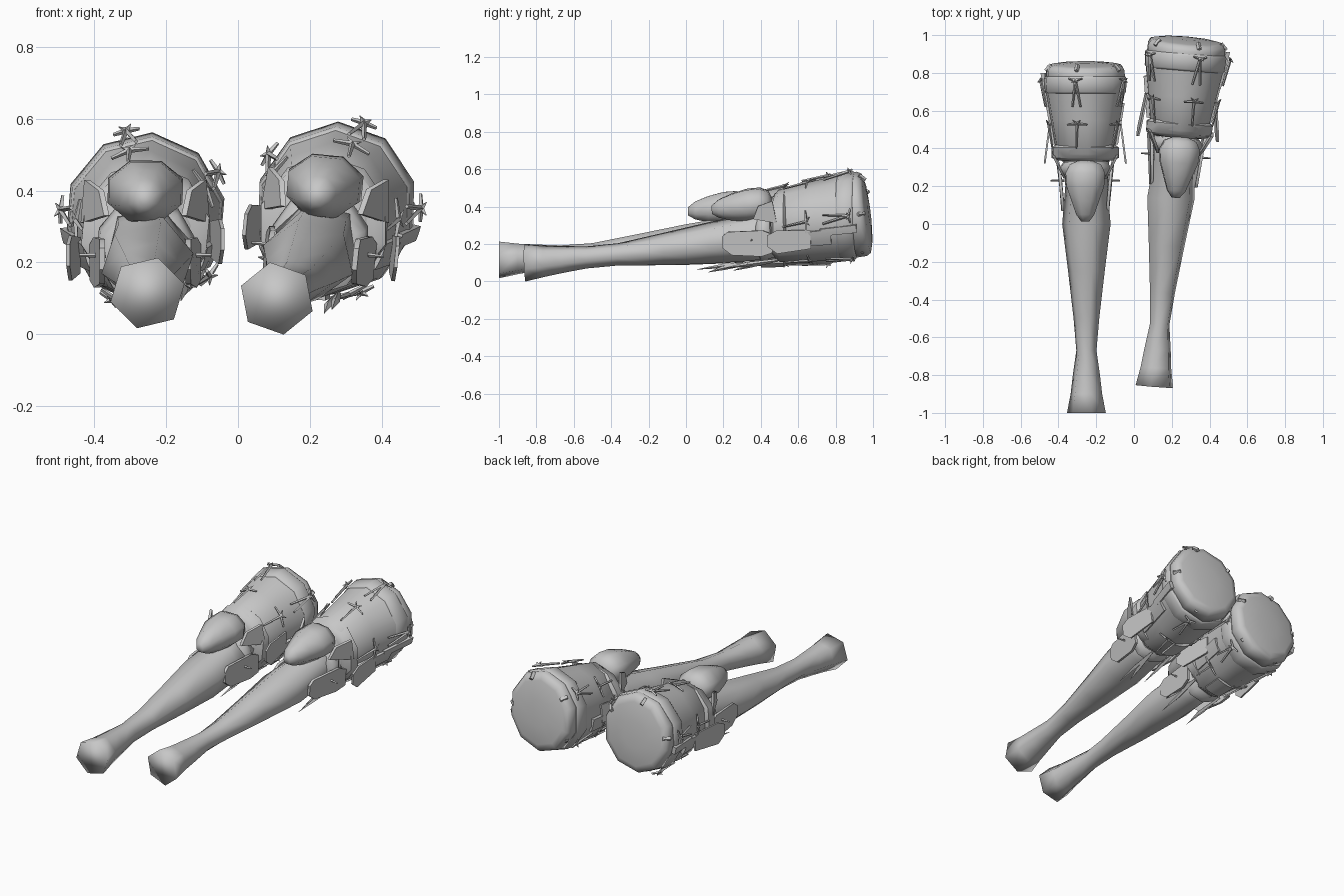
import bpy, bmesh, math
from mathutils import Matrix, Vector

cube = bpy.data.objects.get("Cube")
if cube:
    bpy.data.objects.remove(cube)

mat = bpy.data.materials.new("plain grey")
mat.use_nodes = True
GREY = (0.57, 0.57, 0.57, 1)
mat.diffuse_color = GREY
mat.node_tree.nodes["Principled BSDF"].inputs["Base Color"].default_value = GREY

CX = -0.258
LACE_ANGLES = [31 + 72 * i for i in range(5)]
R = lambda deg, axis: Matrix.Rotation(math.radians(deg), 4, axis)
# Placement of the mirrored left leg, pivoting on its ankle
LEFT = (Matrix.Translation((0.106, -0.86, 0.10)) @ R(-4.5, 'Z') @ R(1.5, 'X') @ R(6, 'Y')
        @ Matrix.Translation((-0.25, 1, -0.115)) @ Matrix.Scale(-1, 4, (1, 0, 0)))


def finish(name, bm, angle=50):
    """Make the right-hand part and its mirrored left-hand partner."""
    bmesh.ops.recalc_face_normals(bm, faces=bm.faces)
    for side in ("right", "left"):
        if side == "left":
            bmesh.ops.transform(bm, matrix=LEFT, verts=bm.verts)
            bmesh.ops.reverse_faces(bm, faces=bm.faces)
        me = bpy.data.meshes.new(f"{side}_{name}")
        bm.to_mesh(me)
        me.materials.append(mat)
        me.shade_smooth()
        me.set_sharp_from_angle(angle=math.radians(angle))
        bpy.context.collection.objects.link(bpy.data.objects.new(me.name, me))
    bm.free()


def loft(bm, rings, sides, phase=0, cx=CX, lean=0.0):
    """Skin elliptical rings given as (y, centre z, x radius, z radius)."""
    loops = []
    for y, cz, rx, rz in rings:
        angs = [math.radians(phase + 360 * i / sides) for i in range(sides)]
        loops.append([bm.verts.new((cx + rx * math.cos(a), y - lean * rz * math.sin(a),
                                    cz + rz * math.sin(a))) for a in angs])
    for a, b in zip(loops, loops[1:]):
        for i in range(sides):
            j = (i + 1) % sides
            bm.faces.new((a[i], a[j], b[j], b[i]))
    bm.faces.new(loops[0])
    bm.faces.new(loops[-1])


def surf(y, deg, off=0.0):
    """Point on the thigh guard at length y and angle deg, raised by off."""
    t, a = y - 0.36, math.radians(deg)
    return Vector((CX + (0.155 + 0.165 * t + off) * math.cos(a), y,
                   0.277 + 0.12 * t + (0.192 + 0.1 * t + off) * math.sin(a)))


def spike(bm, p, q, r1, r2=0.001):
    """Tapered four-sided strand from p to q."""
    d = q - p
    m = Matrix.Translation((p + q) / 2) @ d.to_track_quat('Z', 'Y').to_matrix().to_4x4()
    bmesh.ops.create_cone(bm, cap_ends=True, segments=4, radius1=r1, radius2=r2,
                          depth=d.length, matrix=m)


def plate(bm, outline, x_at, thick=0.015, rise=0.0):
    """Plate with a (y, z) outline on both sides of the leg, x set by x_at(y);
    the inner one sits higher by rise."""
    for s in (-1, 1):
        up = rise if s > 0 else 0
        a = [bm.verts.new((CX + s * x_at(y), y, z + up)) for y, z in outline]
        b = [bm.verts.new((CX + s * (x_at(y) + thick), y, z + up)) for y, z in outline]
        bm.faces.new(a)
        bm.faces.new(b)
        for i in range(len(a)):
            j = (i + 1) % len(a)
            bm.faces.new((a[i], a[j], b[j], b[i]))


def patch(bm, a0, a1, y0, y1, off=0.012):
    """Raised strap lying on the thigh guard."""
    n = 3
    tops, lows = [], []
    for i in range(n + 1):
        a = a0 + (a1 - a0) * i / n
        tops.append([bm.verts.new(surf(y, a, off)) for y in (y0, y1)])
        lows.append([bm.verts.new(surf(y, a, -0.01)) for y in (y0, y1)])
    for i in range(n):
        bm.faces.new((tops[i][0], tops[i + 1][0], tops[i + 1][1], tops[i][1]))
        for k in (0, 1):
            bm.faces.new((tops[i][k], tops[i + 1][k], lows[i + 1][k], lows[i][k]))
    for i in (0, n):
        bm.faces.new((tops[i][0], tops[i][1], lows[i][1], lows[i][0]))


# Shin, flaring at the ankle stump
bm = bmesh.new()
loft(bm, [(-1, 0.115, 0.106, 0.102), (-0.9, 0.12, 0.086, 0.085), (-0.8, 0.127, 0.074, 0.073),
          (-0.67, 0.135, 0.055, 0.06), (-0.5, 0.147, 0.07, 0.06), (-0.25, 0.17, 0.1, 0.088),
          (0, 0.197, 0.132, 0.113), (0.2, 0.218, 0.115, 0.127), (0.4, 0.26, 0.13, 0.15)],
     6, 14, -0.252)
finish("shin", bm, 120)

# Thigh guard, belt and rounded end cap
bm = bmesh.new()
loft(bm, [(0.33, 0.268, 0.125, 0.155), (0.37, 0.277, 0.157, 0.194), (0.55, 0.297, 0.188, 0.214),
          (0.72, 0.317, 0.219, 0.23)], 10, 13)
finish("thigh_guard", bm)
bm = bmesh.new()
loft(bm, [(0.69, 0.315, 0.214, 0.226), (0.7, 0.317, 0.221, 0.234), (0.77, 0.325, 0.226, 0.238),
          (0.78, 0.326, 0.218, 0.23)], 10, 13)
finish("thigh_belt", bm)
bm = bmesh.new()
loft(bm, [(0.75, 0.325, 0.216, 0.228), (0.815, 0.331, 0.214, 0.226), (0.838, 0.333, 0.203, 0.212),
          (0.846, 0.333, 0.175, 0.182), (0.856, 0.333, 0.07, 0.08)], 10, 13, lean=0.09)
finish("thigh_end", bm, 100)

# Knee cap: blunt dome tapering forward to a low tip
bm = bmesh.new()
loft(bm, [(0.012, 0.375, 0.022, 0.025), (0.05, 0.38, 0.052, 0.052), (0.12, 0.386, 0.078, 0.076),
          (0.2, 0.395, 0.108, 0.09), (0.27, 0.4, 0.113, 0.09), (0.315, 0.4, 0.09, 0.07),
          (0.335, 0.4, 0.04, 0.03)], 8, 22)
finish("knee_cap", bm, 80)

# Padded collars behind the knee
bm = bmesh.new()
loft(bm, [(0.335, 0.285, 0.15, 0.13), (0.35, 0.287, 0.183, 0.165), (0.405, 0.29, 0.183, 0.188),
          (0.425, 0.293, 0.155, 0.17)], 10, 13)
finish("knee_collar", bm)
bm = bmesh.new()
loft(bm, [(0.25, 0.23, 0.11, 0.11), (0.265, 0.23, 0.135, 0.135), (0.3, 0.24, 0.14, 0.145),
          (0.325, 0.245, 0.12, 0.13)], 10, 13)
finish("knee_strap", bm)

# Wing plates beside the knee cap
bm = bmesh.new()
plate(bm, [(0.24, 0.33), (0.27, 0.4), (0.35, 0.43), (0.37, 0.31)],
      lambda y: 0.1 + (y - 0.24) * 0.5)
finish("knee_wings", bm)

# Rounded hinge plates with rivets, and flared plates behind them
bm = bmesh.new()
plate(bm, [(0.07, 0.18), (0.07, 0.24), (0.1, 0.265), (0.29, 0.27), (0.34, 0.25),
           (0.34, 0.15), (0.28, 0.13), (0.12, 0.14)], lambda y: 0.112 + max(0, y - 0.2) * 0.2)
for s in (-1, 1):
    spike(bm, Vector((CX + s * 0.11, 0.23, 0.22)), Vector((CX + s * 0.185, 0.23, 0.22)), 0.008, 0.004)
finish("hinge_plates", bm)
bm = bmesh.new()
plate(bm, [(0.32, 0.19), (0.32, 0.25), (0.37, 0.275), (0.55, 0.27), (0.55, 0.17), (0.37, 0.15)],
      lambda y: 0.21 - (y - 0.32) * 0.13, 0.01, 0.045)
finish("flared_plates", bm)

# Flat straps along the guard
bm = bmesh.new()
patch(bm, 190, 212, 0.42, 0.66)
patch(bm, 188, 198, 0.6, 0.8)
patch(bm, 328, 348, 0.42, 0.64)
patch(bm, 262, 296, 0.4, 0.52)
finish("guard_straps", bm)

# Lacing: a knot, tails, cross tie and rim tab at five places round the thigh
bm = bmesh.new()
for a in LACE_ANGLES:
    knot, tie = surf(0.76, a, 0.016), surf(0.53, a, 0.012)
    for d in (-1, 1):
        spike(bm, knot, surf(0.77, a + d * 9, 0.014), 0.008, 0.005)
        spike(bm, knot, surf(0.75, a + d * 4, 0.034), 0.01)
        spike(bm, knot, surf(0.62, a + d * 6, 0.012), 0.008, 0.006)
        spike(bm, tie, surf(0.525, a + d * 16, 0.012), 0.008, 0.005)
        spike(bm, tie, surf(0.55, a + d * 6, 0.022), 0.008)
    spike(bm, tie, surf(0.40, a + 3, 0.012), 0.008, 0.005)
    spike(bm, surf(0.81, a, -0.02), surf(0.842, a, -0.055), 0.012, 0.012)
finish("lacing", bm, 30)

# Loose lace ends hanging under the knee
bm = bmesh.new()
for a in LACE_ANGLES[3:]:
    for d in (-1, 1):
        spike(bm, surf(0.36, a, 0.0), surf(0.2, a + 4 * d, 0.02), 0.008, 0.012)
        spike(bm, surf(0.2, a + 4 * d, 0.02), surf(0.09 + 0.03 * d, a + 6 * d, 0.04), 0.012)
finish("hanging_laces", bm, 30)
